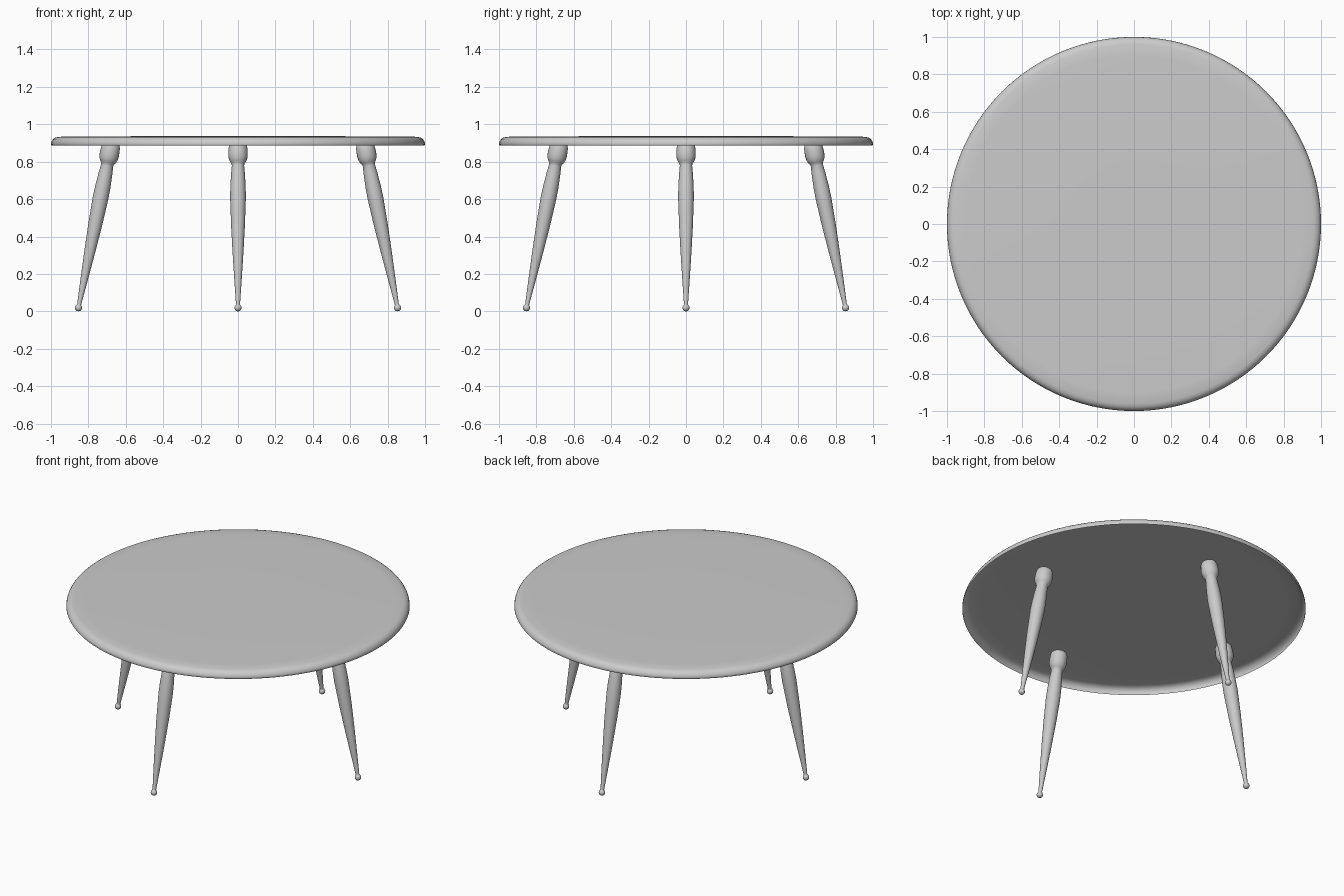
import bpy
from math import atan2, cos, sin, pi
from mathutils import Matrix, Vector

cube = bpy.data.objects.get("Cube")
if cube:
    bpy.data.objects.remove(cube, do_unlink=True)

GREY = (0.6, 0.6, 0.6, 1.0)
grey = bpy.data.materials.new("plain_grey")
grey.use_nodes = True
grey.diffuse_color = GREY
grey.node_tree.nodes["Principled BSDF"].inputs["Base Color"].default_value = GREY


def lathe(name, profile, segments, matrix=Matrix.Identity(4), closed_base=True):
    """Turn a bottom-to-top (radius, height) profile around z."""
    verts, faces = [], []
    for r, z in profile:
        for s in range(segments):
            a = 2 * pi * s / segments
            verts.append(matrix @ Vector((r * cos(a), r * sin(a), z)))
    for i in range(len(profile) - 1):
        for s in range(segments):
            n = (s + 1) % segments
            lo, hi = i * segments, (i + 1) * segments
            faces.append((lo + s, lo + n, hi + n, hi + s))
    if closed_base:
        faces.append(tuple(reversed(range(segments))))
    faces.append(tuple(range(len(verts) - segments, len(verts))))
    mesh = bpy.data.meshes.new(name)
    mesh.from_pydata(verts, [], faces)
    mesh.materials.append(grey)
    obj = bpy.data.objects.new(name, mesh)
    bpy.context.collection.objects.link(obj)
    bpy.ops.object.select_all(action="DESELECT")
    obj.select_set(True)
    bpy.context.view_layer.objects.active = obj
    bpy.ops.object.shade_smooth_by_angle(angle=pi / 3)


# Round top: a thin shell, open below, with a turned-down rim
lathe("table_top", [(0.997, 0.887), (1.0, 0.893), (0.999, 0.902), (0.995, 0.912),
                    (0.988, 0.921), (0.978, 0.928), (0.962, 0.933),
                    (0.9, 0.935), (0.34, 0.937)], 128, closed_base=False)

# Turned leg: ball foot, long swelling taper, collar with a rounded top
BALL = 0.019
ball = [(BALL * sin(pi * i / 10), -BALL * cos(pi * i / 10)) for i in range(1, 9)]
shaft = [(0.011, 0.022), (0.019, 0.14), (0.029, 0.3), (0.037, 0.45), (0.04, 0.54),
         (0.042, 0.6), (0.041, 0.66), (0.037, 0.73), (0.033, 0.775)]
collar = [(0.034, 0.785), (0.043, 0.797), (0.049, 0.812), (0.052, 0.835),
          (0.051, 0.86), (0.049, 0.88), (0.044, 0.892), (0.034, 0.9), (0.015, 0.904)]

# Four splayed legs on the axes
foot, head = Vector((0.853, 0, BALL)), Vector((0.677, 0, 0.893))
lean = Matrix.Rotation(atan2(head.x - foot.x, head.z - foot.z), 4, "Y")
for i, side in enumerate(("left", "back", "right", "front")):
    place = Matrix.Rotation(i * pi / 2, 4, "Z") @ Matrix.Translation(foot) @ lean
    lathe(side + "_leg", ball + shaft + collar, 24, place)
